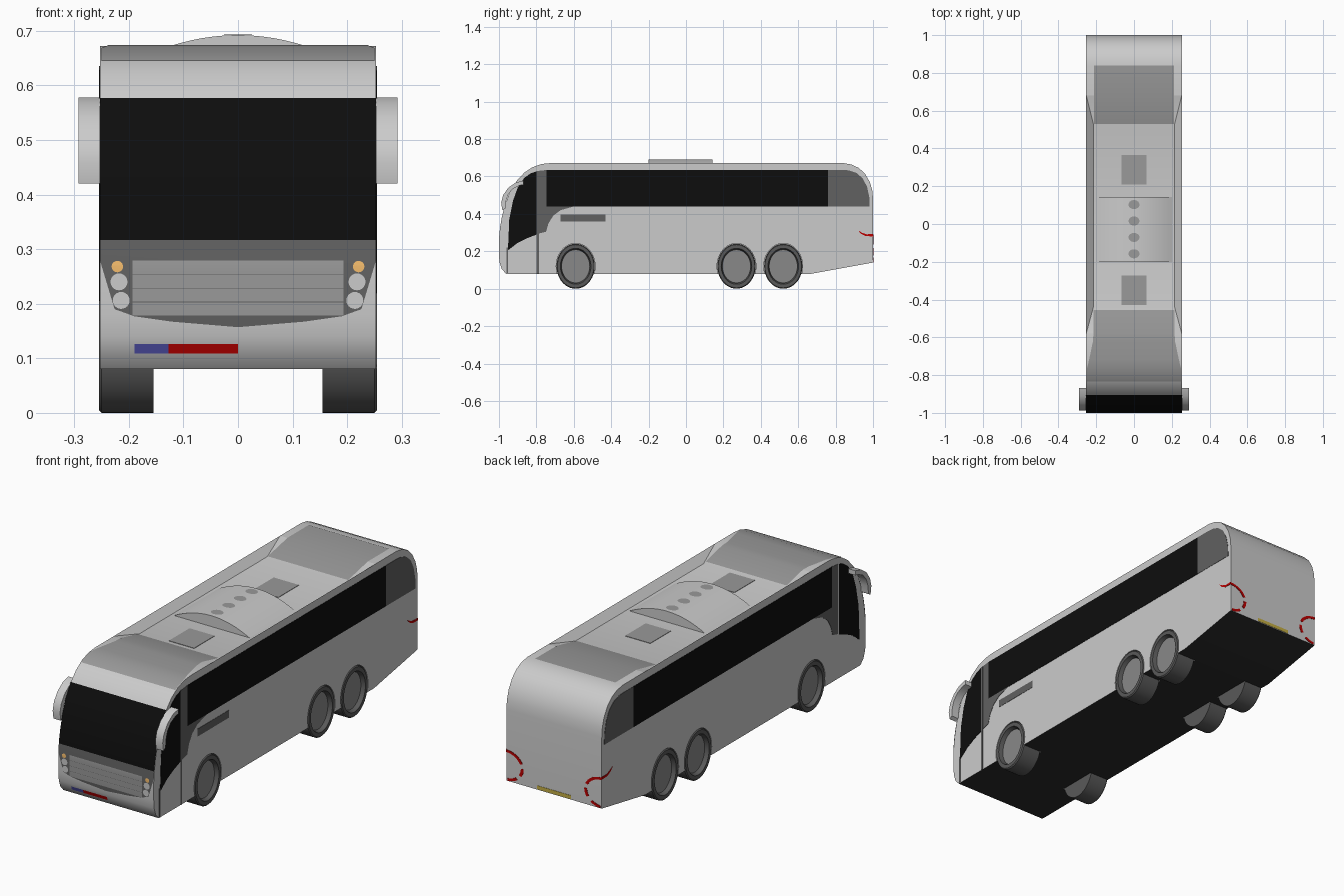
import bpy, bmesh, math

if "Cube" in bpy.data.objects:
    bpy.data.objects.remove(bpy.data.objects["Cube"])

BLACK, DARK, MID, FLOOR = (.004, .004, .004), (.12, .12, .12), (.32, .32, .32), (.025, .025, .025)
RED, BLUE, AMBER, YELLOW, LAMP = (.5, 0, 0), (.08, .08, .4), (.9, .5, .15), (.55, .42, .06), (.8, .8, .8)
TYRE, HUB = (.1, .1, .1), (.25, .25, .25)
W = .253
mats = {}


def mat(c):
    if c not in mats:
        mats[c] = bpy.data.materials.new("paint_%d" % len(mats))
        mats[c].diffuse_color = (*c, 1)
    return mats[c]


def finish(name, bm, color=None, recalc=True):
    if recalc:
        bmesh.ops.recalc_face_normals(bm, faces=bm.faces)
    me = bpy.data.meshes.new(name)
    bm.to_mesh(me)
    bm.free()
    ob = bpy.data.objects.new(name, me)
    bpy.context.collection.objects.link(ob)
    if color:
        me.materials.append(mat(color))
    smooth(ob)
    return ob


def smooth(ob):
    bpy.ops.object.select_all(action='DESELECT')
    ob.select_set(True)
    bpy.context.view_layer.objects.active = ob
    bpy.ops.object.shade_smooth_by_angle(angle=math.radians(30))


def prism(name, pts, axis, a, b, color=None):
    """Extrude a 2D outline along an axis from a to b."""
    place = {'x': lambda u, v, t: (t, u, v), 'y': lambda u, v, t: (u, t, v), 'z': lambda u, v, t: (u, v, t)}[axis]
    bm = bmesh.new()
    lo, hi = ([bm.verts.new(place(u, v, t)) for u, v in pts] for t in (a, b))
    bm.faces.new(lo)
    bm.faces.new(hi)
    n = len(pts)
    for i in range(n):
        j = (i + 1) % n
        bm.faces.new((lo[i], lo[j], hi[j], hi[i]))
    return finish(name, bm, color)


def ellipse(u, v, ru, rv, n=32):
    return [(u + ru * math.cos(2 * math.pi * i / n), v + rv * math.sin(2 * math.pi * i / n)) for i in range(n)]


def rect(u0, u1, v0, v1):
    return [(u0, v0), (u1, v0), (u1, v1), (u0, v1)]


# side profile (y, z) from front bottom over the roof to the tail
FRONT = [(-.962, .08), (-.985, .105), (-.997, .14), (-1, .18), (-1, .27), (-.994, .33), (-.985, .38), (-.97, .44),
         (-.945, .51), (-.905, .577), (-.865, .62), (-.82, .65), (-.77, .667), (-.72, .672)]
TAIL = [(.84, .672), (.885, .664), (.925, .645), (.958, .613), (.983, .57), (.996, .525), (1, .48), (1, .14), (.67, .08)]


def front_y(z):
    for (y0, z0), (y1, z1) in zip(FRONT, FRONT[1:]):
        if z <= z1:
            return y0 + (y1 - y0) * (z - z0) / (z1 - z0)
    return FRONT[-1][0]


def front_patch(name, pts, color, lift=.0015):
    """Sheet given in (x, z), wrapped onto the curved front."""
    bm = bmesh.new()
    bm.faces.new([bm.verts.new((x, 0, z)) for x, z in pts])
    for _, z in FRONT:
        bmesh.ops.bisect_plane(bm, geom=bm.verts[:] + bm.edges[:] + bm.faces[:], plane_co=(0, 0, z), plane_no=(0, 0, 1))
    for v in bm.verts:
        v.co.y = front_y(v.co.z) - lift
    bm.normal_update()
    bmesh.ops.reverse_faces(bm, faces=[f for f in bm.faces if f.normal.y > 0])
    return finish(name, bm, color, False)


def roof_sheet(name, rows, color):
    """Sheet of (half width, y, z) rows."""
    bm = bmesh.new()
    vs = [[bm.verts.new((s * x, y, z + .0015)) for s in (-1, 1)] for x, y, z in rows]
    for a, b in zip(vs, vs[1:]):
        bm.faces.new((a[0], a[1], b[1], b[0]))
    bm.normal_update()
    bmesh.ops.reverse_faces(bm, faces=[f for f in bm.faces if f.normal.z < 0])
    return finish(name, bm, color, False)


# body shell
body = prism("body", FRONT + TAIL, 'x', -W, W, (.8, .8, .8))
body.data.materials.append(mat(FLOOR))
for f in body.data.polygons:
    if f.normal.z < -.9:
        f.material_index = 1

# cutters: sunken roof well and wheel wells
bm = bmesh.new()
rings = [[bm.verts.new((x * s, y, z)) for s, y in ((-1, y0), (1, y0), (1, y1), (-1, y1))]
         for x, y0, y1, z in ((.215, -.44, .53, .64), (.291, -.72, .83, .704))]
bm.faces.new(rings[0])
bm.faces.new(rings[1])
for i in range(4):
    j = (i + 1) % 4
    bm.faces.new((rings[0][i], rings[0][j], rings[1][j], rings[1][i]))
cutters = [finish("roof_cutter", bm)]
AXLES = (-.59, .27, .52)
for y in AXLES:
    for s in (-1, 1):
        cutters.append(prism("wheel_cutter", ellipse(y, .12, .104, .122, 48), 'x', s * .15, s * .3))
for c in cutters:
    m = body.modifiers.new("cut", 'BOOLEAN')
    m.operation, m.solver, m.object = 'DIFFERENCE', 'EXACT', c
    bpy.context.view_layer.objects.active = body
    bpy.ops.object.modifier_apply(modifier=m.name)
    bpy.data.objects.remove(c)
smooth(body)

# wheels: lathe rings (x, radius factor), slightly oval
for y in AXLES:
    for s in (-1, 1):
        bm = bmesh.new()
        rings = [[bm.verts.new((s * x, u, v)) for u, v in ellipse(y, .12, .102 * r, .12 * r, 48)]
                 for x, r in ((.155, 1), (.25, 1), (.255, .96), (.255, .8), (.232, .74))]
        for a, b in zip(rings, rings[1:]):
            for i in range(48):
                bm.faces.new((a[i], a[i - 1], b[i - 1], b[i]))
        bm.faces.new(rings[0])
        bm.faces.new(rings[-1])
        finish("tyre", bm, TYRE)
        prism("hub", ellipse(y, .12, .074, .088, 48), 'x', s * .23, s * .236, HUB)

# side glazing, mirrored left and right
for s in (-1, 1):
    a, b = s * (W - .003), s * (W + .0015)
    prism("side_window", rect(-.745, .76, .44, .635), 'x', a, b, BLACK)
    prism("rear_side_panel", [(.76, .44), (.982, .44), (.98, .49), (.968, .545), (.945, .59), (.91, .62), (.87, .633),
                              (.84, .635), (.76, .635)], 'x', a, b, DARK)
    prism("cab_window", [(-.952, .205), (-.9, .245), (-.85, .27), (-.797, .29), (-.797, .628), (-.83, .617), (-.865, .592),
                         (-.9, .54), (-.925, .47), (-.945, .37)], 'x', a, b, BLACK)
    prism("cab_pillar_panel", [(-.788, .295), (-.748, .305), (-.735, .35), (-.71, .39), (-.67, .42), (-.6, .44),
                               (-.745, .44), (-.745, .635), (-.788, .63)], 'x', a, b, DARK)
    # mirrors hanging off the front corners
    prism("mirror", [(-.868, .578), (-.91, .568), (-.95, .54), (-.978, .5), (-.988, .46), (-.982, .42), (-.966, .43),
                     (-.962, .47), (-.95, .505), (-.925, .535), (-.89, .552), (-.868, .556)], 'x', s * W, s * .292)
# door seams and side vent on the right
prism("door_seam_rear", rect(-.799, -.787, .08, .63), 'x', W - .003, W + .002, DARK)
prism("door_seam_front", rect(-.959, -.951, .085, .22), 'x', W - .003, W + .002, DARK)
prism("side_vent", rect(-.67, -.43, .36, .396), 'x', W - .003, W + .0015, DARK)

# front: windscreen, mask, grille, lamps, bumper stripes
front_patch("windscreen", rect(-W, W, .317, .577), BLACK)
half = [(.253, .317), (.253, .28), (.226, .19), (.19, .177), (.12, .167)]
front_patch("front_mask", half + [(0, .157)] + [(-x, z) for x, z in reversed(half)], DARK)
for i in range(4):
    z = .178 + i * .0256
    front_patch("grille_slat", rect(-.193, .193, z, z + .0244), MID, .003)
for s in (-1, 1):
    for x, z, r, c in ((.221, .268, .0105, AMBER), (.218, .24, .0155, LAMP), (.214, .206, .0155, LAMP)):
        front_patch("front_lamp", ellipse(s * x, z, r, r, 24), c, .004)
front_patch("bumper_stripe_blue", rect(-.19, -.127, .109, .126), BLUE)
front_patch("bumper_stripe_red", rect(-.127, 0, .109, .126), RED)

# rear: arc lamps wrapping round the corner, and number plate
for s in (-1, 1):
    for a0, a1 in ((90, 20), (2, -30), (-50, -85)):
        angs = [math.radians(a0 + (a1 - a0) * i / 8) for i in range(9)]
        arc = [(s * (W - r * .092 * math.cos(t)), .215 + r * .074 * math.sin(t))
               for r, seq in ((1, angs), (.84, angs[::-1])) for t in seq]
        prism("rear_lamp_arc", arc, 'y', .998, 1.0015, RED)
    prism("side_lamp_arc", [(.92, .312), (.935, .294), (.96, .281), (1, .28), (1, .292), (.965, .291), (.94, .3)],
          'x', s * (W - .003), s * (W + .0015), RED)
prism("rear_plate", rect(-.09, .09, .143, .16), 'y', .998, 1.0015, YELLOW)

# roof: tinted end panels, hatches, domed air unit with fans
roof_sheet("front_roof_panel", [(.215, -.455, .6434), (.215, -.58, .672), (.217, -.62, .672), (.238, -.72, .672),
                                (.25, -.77, .667), (.25, -.82, .65), (.25, -.833, .643)], MID)
roof_sheet("rear_roof_panel", [(.213, .53, .64), (.213, .68, .672), (.213, .84, .672)], MID)
for y in (-.35, .288):
    prism("roof_hatch", rect(-.067, .067, y - .078, y + .078), 'z', .638, .642, MID)
dome = [(-.2 + .4 * i / 24, .692 - .052 * ((i - 12) / 12) ** 2) for i in range(25)]
prism("air_unit", [(-.2, .638)] + dome + [(.2, .638)], 'y', -.2, .143)
for y in (-.158, -.071, .016, .103):
    bm = bmesh.new()
    bm.faces.new([bm.verts.new((u, v, .6935 - 1.3 * u * u)) for u, v in ellipse(0, y, .029, .024)])
    finish("fan_cover", bm, MID, False)

for m in bpy.data.materials:
    if m.users and not m.is_grease_pencil:
        m.use_nodes = True
        m.node_tree.nodes["Principled BSDF"].inputs["Base Color"].default_value = m.diffuse_color
